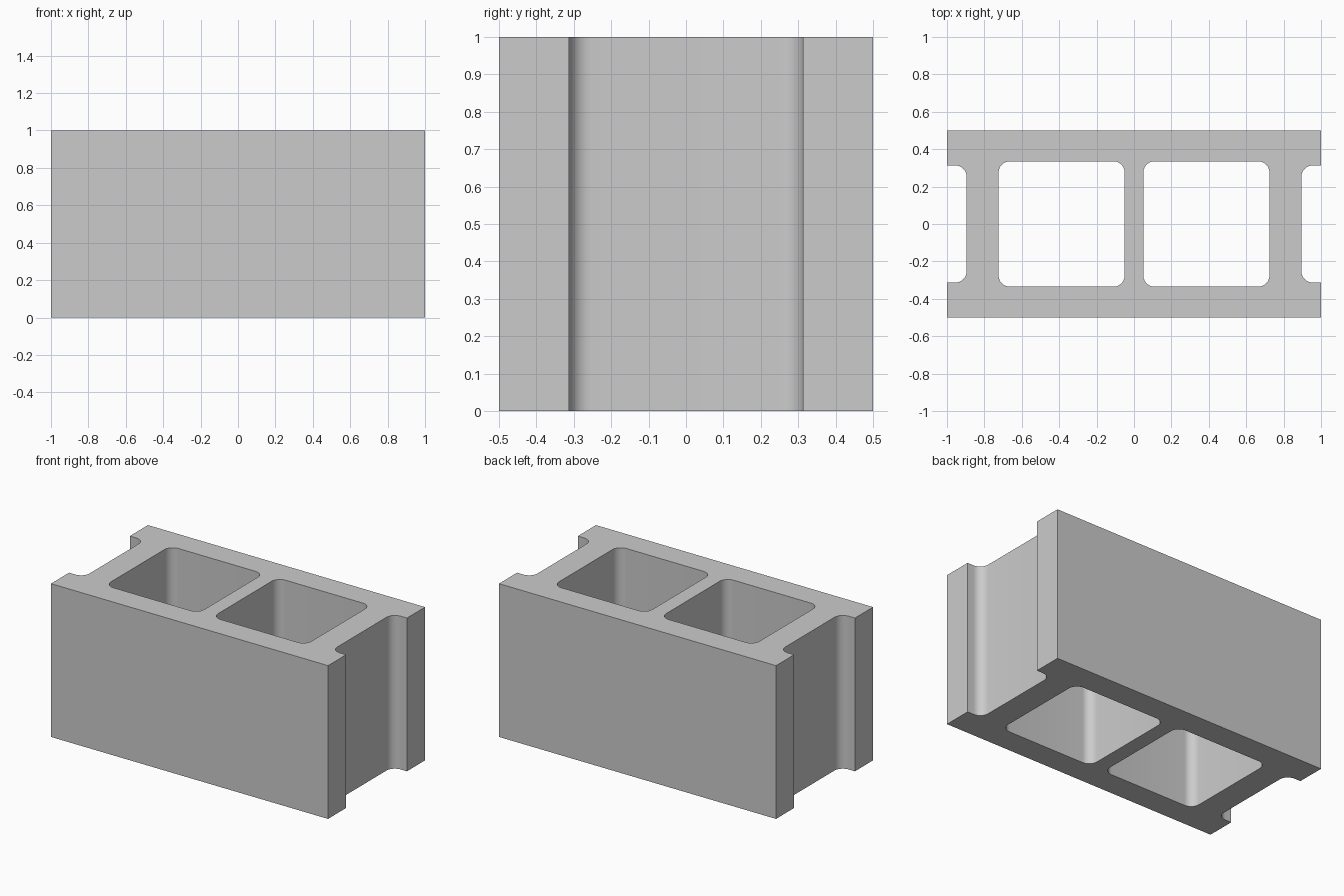
import bpy
import bmesh
from math import cos, pi, radians, sin
from mathutils import Vector

cube = bpy.data.objects.get("Cube")
if cube:
    bpy.data.objects.remove(cube, do_unlink=True)

HEIGHT = 1.0
RADIUS = 0.06
STEPS = 10


def fillet(prev, corner, nxt):
    """Points of a rounded right-angle corner."""
    corner = Vector(corner)
    a = (Vector(prev) - corner).normalized() * RADIUS
    b = (Vector(nxt) - corner).normalized() * RADIUS
    centre = corner + a + b
    angles = [pi / 2 * i / STEPS for i in range(STEPS + 1)]
    return [centre - b * cos(t) - a * sin(t) for t in angles]


def outline(corners):
    """Closed profile from (x, y, rounded) corners."""
    points = []
    for i, (x, y, rounded) in enumerate(corners):
        if rounded:
            prev = corners[i - 1][:2]
            nxt = corners[(i + 1) % len(corners)][:2]
            points += fillet(prev, (x, y), nxt)
        else:
            points.append(Vector((x, y)))
    return points


# Outer profile: half of it, then the same turned half way round
half = [(1, -0.5, False), (1, -0.313, False), (0.895, -0.313, True),
        (0.895, 0.313, True), (1, 0.313, False), (1, 0.5, False)]
outer = half + [(-x, -y, r) for x, y, r in half]

# Two rounded cores, mirrored across the middle web
core = [(0.05, -0.335, True), (0.724, -0.335, True),
        (0.724, 0.335, True), (0.05, 0.335, True)]
mirrored_core = [(-x, y, r) for x, y, r in core]

# Fill the profile and raise it to full height
bm = bmesh.new()
for corners in (outer, core, mirrored_core):
    verts = [bm.verts.new((p.x, p.y, 0)) for p in outline(corners)]
    for i, v in enumerate(verts):
        bm.edges.new((verts[i - 1], v))
bmesh.ops.triangle_fill(bm, edges=bm.edges[:], use_beauty=True)
raised = bmesh.ops.extrude_face_region(bm, geom=bm.faces[:], use_keep_orig=True)
top = [g for g in raised["geom"] if isinstance(g, bmesh.types.BMVert)]
bmesh.ops.translate(bm, vec=(0, 0, HEIGHT), verts=top)
bmesh.ops.recalc_face_normals(bm, faces=bm.faces[:])

mesh = bpy.data.meshes.new("hollow_block")
bm.to_mesh(mesh)
bm.free()
block = bpy.data.objects.new("hollow_block", mesh)
bpy.context.collection.objects.link(block)

# Plain concrete colour
concrete = bpy.data.materials.new("concrete grey")
concrete.use_nodes = True
colour = (0.6, 0.6, 0.6, 1)
concrete.diffuse_color = colour
concrete.node_tree.nodes["Principled BSDF"].inputs["Base Color"].default_value = colour
mesh.materials.append(concrete)

# Smooth fillets, crisp edges
bpy.ops.object.select_all(action="DESELECT")
block.select_set(True)
bpy.context.view_layer.objects.active = block
bpy.ops.object.shade_smooth_by_angle(angle=radians(30))
